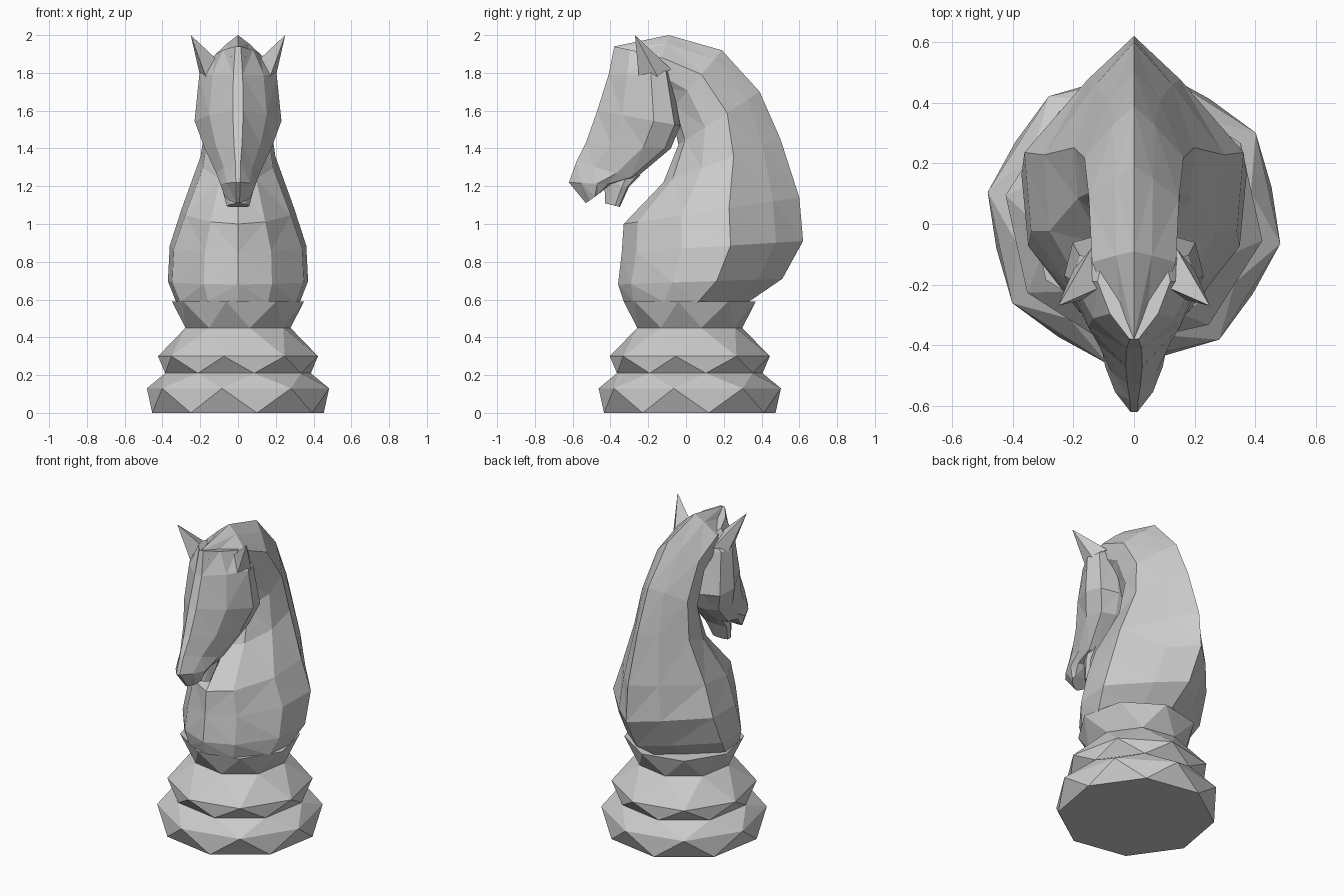
import bpy, bmesh, math

if "Cube" in bpy.data.objects:
    bpy.data.objects.remove(bpy.data.objects["Cube"])


def finish(name, bm):
    bmesh.ops.remove_doubles(bm, verts=bm.verts, dist=0.0005)
    bmesh.ops.triangulate(bm, faces=[f for f in bm.faces if len(f.verts) == 4])
    bmesh.ops.recalc_face_normals(bm, faces=bm.faces)
    me = bpy.data.meshes.new(name)
    bm.to_mesh(me)
    bm.free()
    ob = bpy.data.objects.new(name, me)
    bpy.context.collection.objects.link(ob)
    return ob


def loft(name, sections, shape):
    """Sections: front (y, z), back (y, z), half width. Shape: (front-to-back, width)."""
    ring_shape = shape + [(t, -w) for t, w in reversed(shape) if w > 0]
    bm = bmesh.new()
    rings = []
    for fy, fz, by, bz, w in sections:
        rings.append([bm.verts.new((s * w, fy + (by - fy) * t, fz + (bz - fz) * t))
                      for t, s in ring_shape])
    n = len(ring_shape)
    for a, b in zip(rings, rings[1:]):
        for i in range(n):
            j = (i + 1) % n
            bm.faces.new((a[i], a[j], b[j], b[i]))
    bm.faces.new(rings[0])
    bm.faces.new(rings[-1])
    return finish(name, bm)


def faceted_base(name, rows, sides, start):
    """Stack of rings, each turned half a step, joined with triangles."""
    bm = bmesh.new()
    step = math.tau / sides
    rings = []
    for k, (z, r) in enumerate(rows):
        a0 = start + (k % 2) * step / 2
        rings.append([bm.verts.new((r * math.cos(a0 + i * step),
                                    0.02 + r * math.sin(a0 + i * step), z))
                      for i in range(sides)])
    for k, (a, b) in enumerate(zip(rings, rings[1:])):
        lo, hi = (a, b) if k % 2 == 0 else (b, a)
        for i in range(sides):
            j = (i + 1) % sides
            bm.faces.new((lo[i], lo[j], hi[i]))
            bm.faces.new((lo[j], hi[j], hi[i]))
    bm.faces.new(rings[0])
    bm.faces.new(rings[-1])
    return finish(name, bm)


# Stepped base with flared collar
faceted_base("base", [(0, 0.465), (0.13, 0.49), (0.21, 0.395), (0.30, 0.43),
                      (0.45, 0.285), (0.59, 0.355)], 8, math.radians(12.5))

# Chest, arched neck and crest
neck_shape = [(0, 0), (0.08, 0.48), (0.33, 0.93), (0.6, 0.99), (0.85, 0.42), (1, 0)]
loft("neck", [
    (-0.33, 0.59, 0.32, 0.58, 0.33),
    (-0.36, 0.68, 0.51, 0.71, 0.375),
    (-0.34, 0.85, 0.62, 0.91, 0.365),
    (-0.33, 1.00, 0.60, 1.14, 0.30),
    (-0.12, 1.22, 0.50, 1.45, 0.20),
    (-0.04, 1.42, 0.39, 1.70, 0.165),
    (-0.08, 1.60, 0.19, 1.92, 0.15),
    (-0.18, 1.70, -0.09, 2.00, 0.14),
    (-0.34, 1.80, -0.38, 1.94, 0.04)], neck_shape)

# Head, from brow to upper lip
head_shape = [(0, 0.12), (0.3, 0.66), (0.68, 1), (0.93, 0.88), (1, 0.4)]
loft("head", [
    (-0.38, 1.94, -0.10, 1.88, 0.12),
    (-0.41, 1.79, -0.08, 1.79, 0.205),
    (-0.47, 1.60, -0.03, 1.52, 0.23),
    (-0.53, 1.43, -0.08, 1.40, 0.18),
    (-0.58, 1.33, -0.27, 1.24, 0.115),
    (-0.62, 1.22, -0.40, 1.21, 0.095),
    (-0.53, 1.11, -0.46, 1.16, 0.07)], head_shape)

# Chin
loft("lower_jaw", [
    (-0.46, 1.28, -0.24, 1.26, 0.09),
    (-0.43, 1.17, -0.30, 1.20, 0.085),
    (-0.43, 1.11, -0.35, 1.09, 0.06)], head_shape)

# Pair of pointed ears
for side, label in ((1, "right"), (-1, "left")):
    bm = bmesh.new()
    foot = [(0.09, -0.20, 1.85), (0.14, -0.08, 1.82), (0.20, -0.15, 1.78), (0.17, -0.25, 1.78)]
    base = [bm.verts.new((side * x, y, z)) for x, y, z in foot]
    tip = bm.verts.new((side * 0.25, -0.27, 2.0))
    for i in range(4):
        bm.faces.new((base[i], base[(i + 1) % 4], tip))
    bm.faces.new(base)
    finish("ear_" + label, bm)
